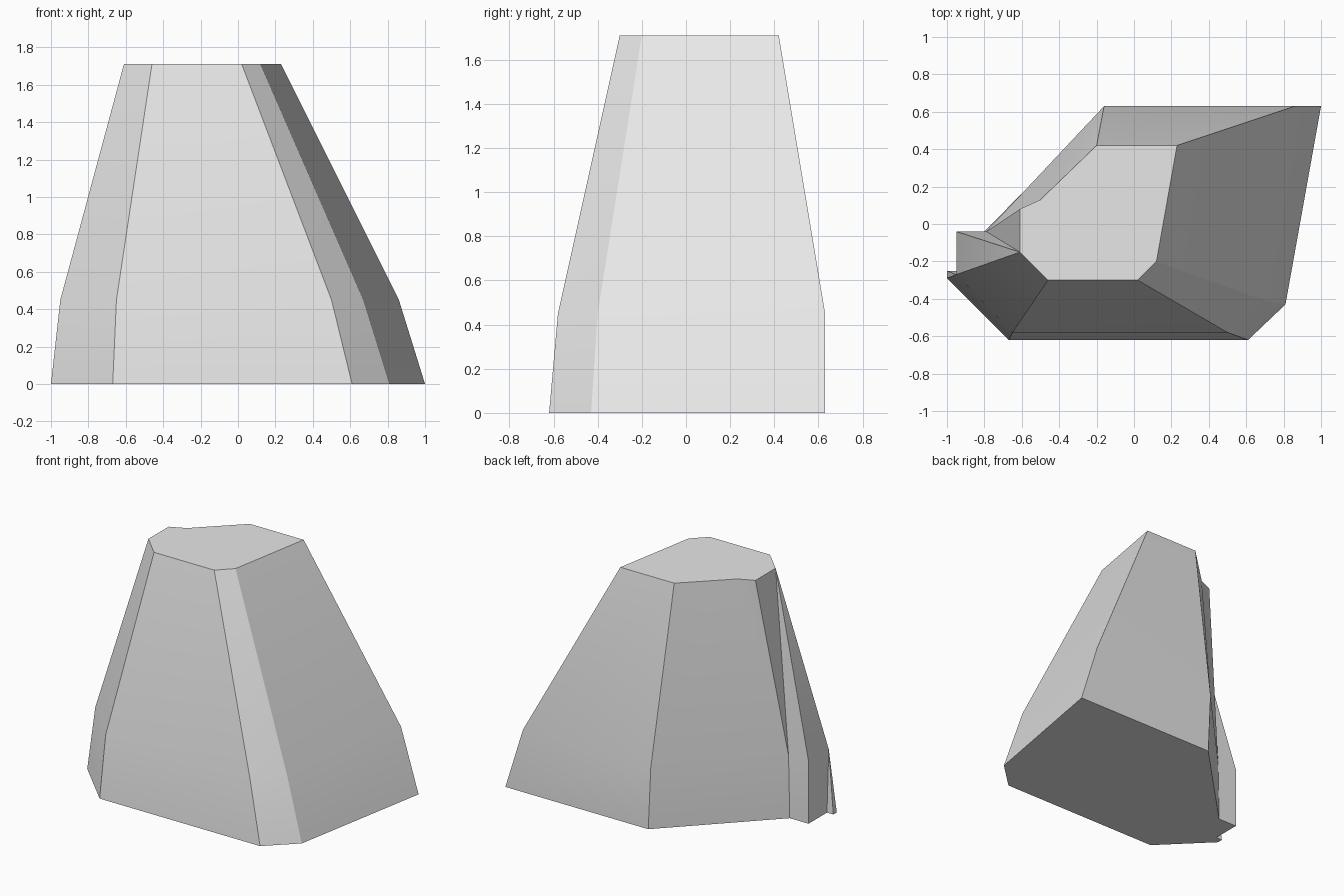
import bpy
import bmesh
import math

# Remove only the default object
default = bpy.data.objects.get("Cube")
if default:
    bpy.data.objects.remove(default, do_unlink=True)


def flat_material(name, grey):
    mat = bpy.data.materials.new(name)
    mat.use_nodes = True
    colour = (grey, grey, grey, 1)
    mat.diffuse_color = colour
    mat.node_tree.nodes["Principled BSDF"].inputs["Base Color"].default_value = colour
    return mat


# Outlines run counter-clockwise; repeated points merge into triangular facets
front_left = [(-.67, -.62), (.61, -.62), (.81, -.43), (1, .63), (-.14, .63)]
notch = [(-.95, -.04), (-.95, -.25), (-1, -.25), (-1, -.29)]
base_outline = front_left + [(-.8, -.04)] * 3 + notch

waist_outline = [(-.65, -.58), (.5, -.58), (.67, -.4), (.86, .63), (-.16, .63)]
waist_outline += [(-.79, -.04)] * 3 + [(-.95, -.04)] + [(-.95, -.27)] * 3

top_outline = [(-.46, -.3), (.02, -.3), (.12, -.2), (.23, .42), (-.2, .42)]
top_outline += [(-.5, .13), (-.61, .08)] + [(-.61, -.15)] * 5

levels = [(0, base_outline), (.45, waist_outline), (1.71, top_outline)]

# Skin the outlines into one tapered block with closed ends
bm = bmesh.new()
rings = [[bm.verts.new((x, y, z)) for x, y in outline] for z, outline in levels]
count = len(base_outline)
for lower, upper in zip(rings, rings[1:]):
    for i in range(count):
        j = (i + 1) % count
        bm.faces.new((lower[i], lower[j], upper[j], upper[i]))
bm.faces.new(list(reversed(rings[0])))
bm.faces.new(rings[-1])
bmesh.ops.remove_doubles(bm, verts=bm.verts[:], dist=.001)
bmesh.ops.recalc_face_normals(bm, faces=bm.faces[:])

mesh = bpy.data.meshes.new("rock_block")
bm.to_mesh(mesh)
bm.free()
mesh.materials.append(flat_material("light_grey_stone", .8))
rock = bpy.data.objects.new("rock_block", mesh)
bpy.context.collection.objects.link(rock)

# Soften the bend at the waist while the facet edges stay sharp
bpy.ops.object.select_all(action="DESELECT")
rock.select_set(True)
bpy.context.view_layer.objects.active = rock
bpy.ops.object.shade_smooth_by_angle(angle=math.radians(30))
